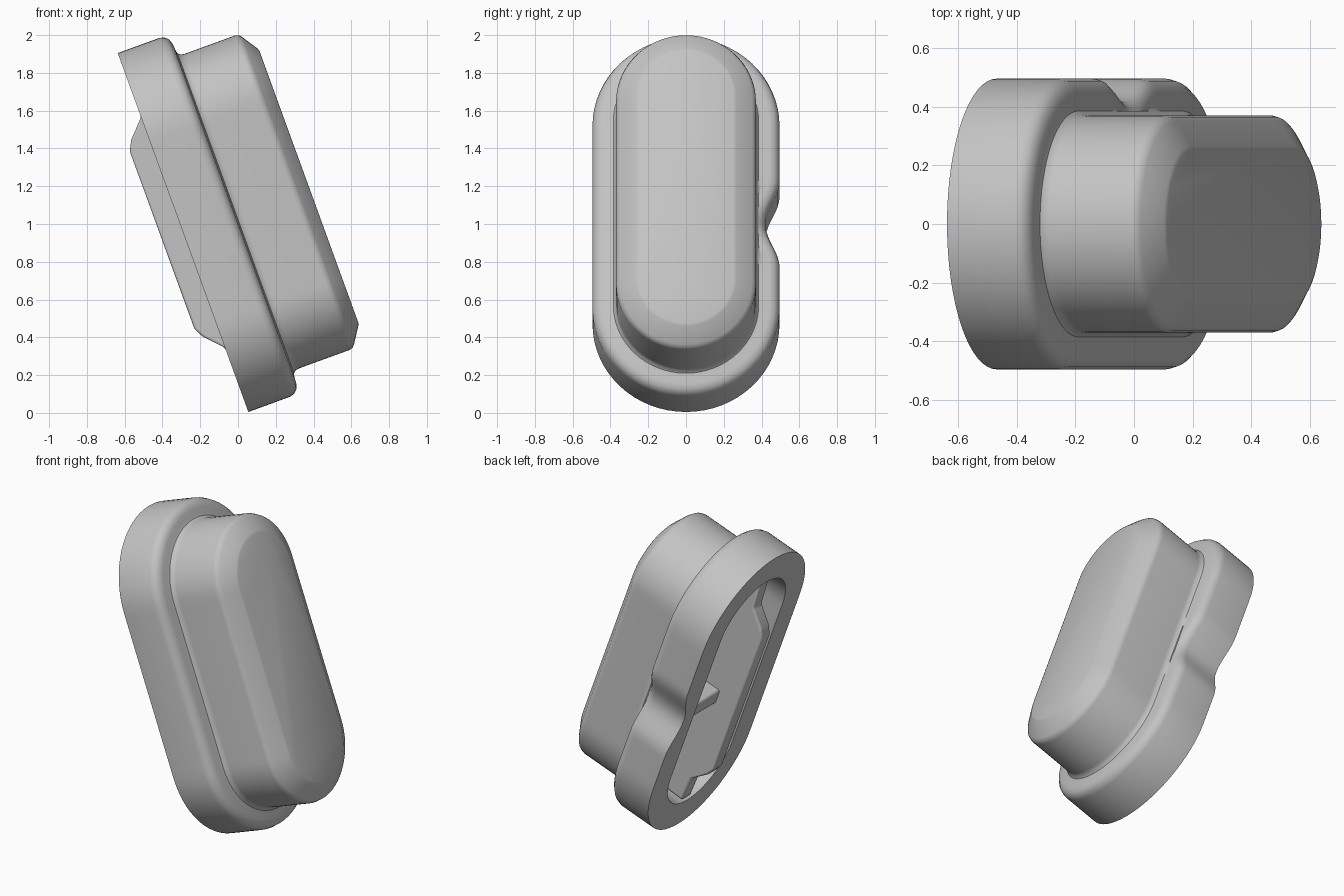
import bpy, bmesh, math
from mathutils import Matrix, Vector

cube = bpy.data.objects.get("Cube")
if cube:
    bpy.data.objects.remove(cube, do_unlink=True)

grey = bpy.data.materials.new("plain grey")
grey.use_nodes = True
GREY = (0.55, 0.55, 0.55, 1)
grey.diffuse_color = GREY
grey.node_tree.nodes["Principled BSDF"].inputs["Base Color"].default_value = GREY

# Local axes: x = depth from the back face, y = width, z = long axis
PLACE = Matrix.Translation((-0.291, 0, 0.955)) @ Matrix.Rotation(math.radians(-20), 4, 'Y')
HALF = 0.516
NOTCH_Z, NOTCH_HALF, NOTCH_DEPTH = -0.04, 0.24, 0.075


def add_object(name, bm, bevel=0):
    bmesh.ops.recalc_face_normals(bm, faces=bm.faces)
    mesh = bpy.data.meshes.new(name)
    bm.to_mesh(mesh)
    bm.free()
    mesh.materials.append(grey)
    obj = bpy.data.objects.new(name, mesh)
    bpy.context.collection.objects.link(obj)
    obj.matrix_world = PLACE
    if bevel:
        mod = obj.modifiers.new("soft edges", 'BEVEL')
        mod.width, mod.segments = bevel, 3
    bpy.ops.object.select_all(action='DESELECT')
    obj.select_set(True)
    bpy.context.view_layer.objects.active = obj
    bpy.ops.object.shade_smooth_by_angle(angle=math.radians(32))
    return obj


def stadium(depth, radius, arc=32, side=28):
    """Ring of points; the wide rings dip in at the side notch."""
    pts = []
    for sign in (1, -1):
        for i in range(arc + 1):
            a = math.pi * i / arc
            pts.append((sign * radius * math.cos(a), sign * (HALF + radius * math.sin(a))))
        for i in range(1, side):
            pts.append((-sign * radius, sign * HALF * (1 - 2 * i / side)))
    ring = []
    for y, z in pts:
        t = abs(z - NOTCH_Z) / NOTCH_HALF
        if y > 0 and t < 1 and radius > 0.38:
            dip = NOTCH_DEPTH * math.cos(t * math.pi / 2) ** 2
            y = max(y - dip, min(y, 0.385))
        ring.append(Vector((depth, y, z)))
    return ring


# Housing: hollow back, wide flange, narrower block with a chamfered front
profile = [(0.5, 0.29), (0.02, 0.31), (0, 0.315), (0, 0.495), (0.235, 0.495),
           (0.262, 0.487), (0.281, 0.468), (0.29, 0.44), (0.292, 0.405),
           (0.297, 0.385), (0.312, 0.373), (0.33, 0.37), (0.615, 0.37),
           (0.635, 0.364), (0.648, 0.35), (0.703, 0.266), (0.709, 0.252)]
bm = bmesh.new()
rings = [[bm.verts.new(p) for p in stadium(d, r)] for d, r in profile]
for a, b in zip(rings, rings[1:]):
    n = len(a)
    for i in range(n):
        j = (i + 1) % n
        bm.faces.new((a[i], a[j], b[j], b[i]))
bm.faces.new(rings[0])
bm.faces.new(rings[-1])
add_object("housing", bm)

# Rib across the cavity, with a raised middle that stands out of the back
half_rib = [(0.5, 0.8), (0.01, 0.82), (0.0, 0.65), (-0.09, 0.555), (-0.118, 0.5)]
outline = half_rib + [(d, -z) for d, z in reversed(half_rib)]
bm = bmesh.new()
face = bm.faces.new([bm.verts.new((d, -0.045, z)) for d, z in outline])
moved = bmesh.ops.extrude_face_region(bm, geom=[face])["geom"]
bmesh.ops.translate(bm, vec=(0, 0.09, 0),
                    verts=[v for v in moved if isinstance(v, bmesh.types.BMVert)])
add_object("centre_rib", bm, 0.012)

# Small clip joining the rib to the notched side wall
bm = bmesh.new()
bmesh.ops.create_cube(bm, size=1, matrix=Matrix.Translation((0.15, 0.18, -0.04))
                      @ Matrix.Diagonal((0.26, 0.29, 0.1, 1)))
add_object("side_clip", bm, 0.015)
